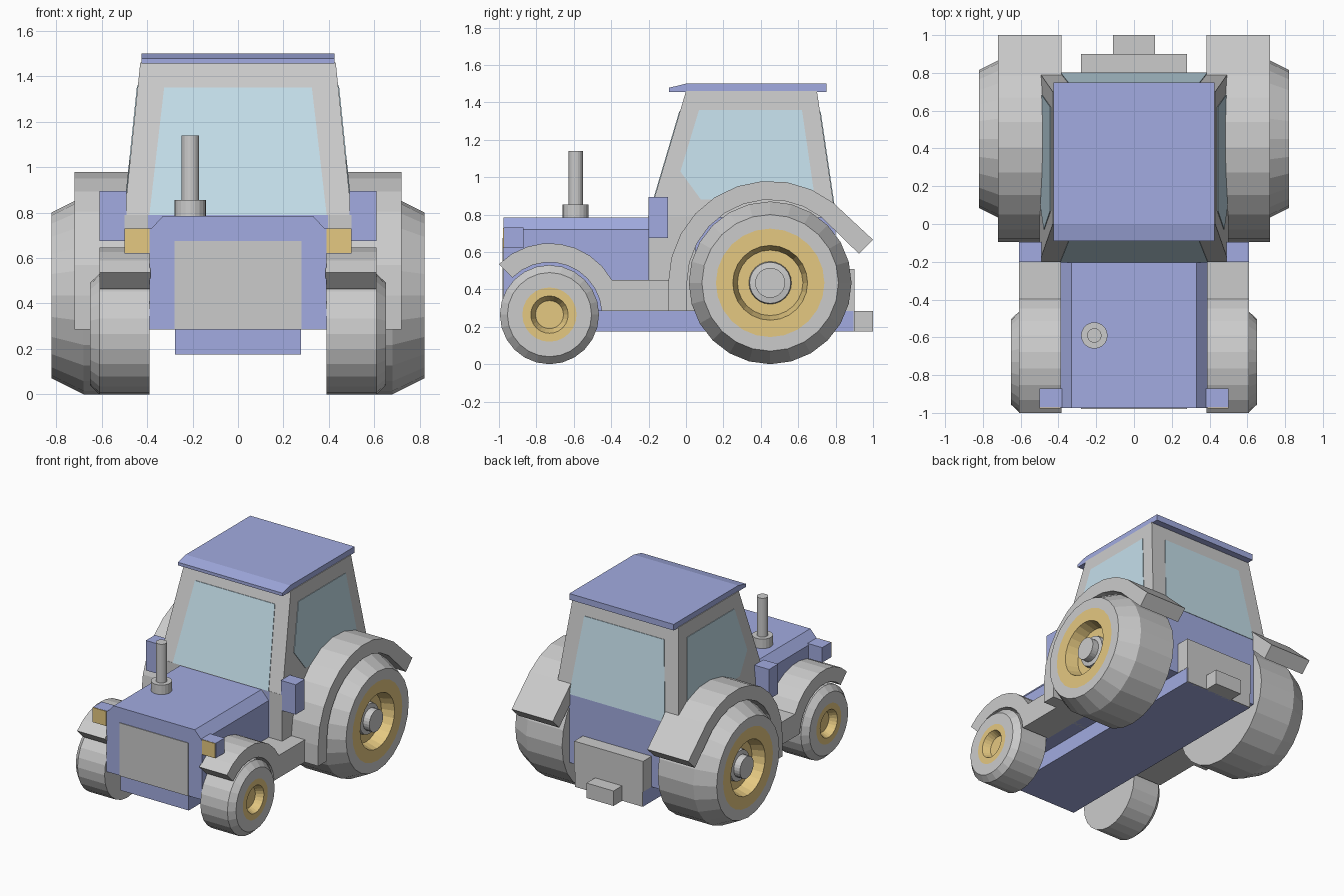
import bpy, bmesh
from math import sin, cos, pi, radians

if "Cube" in bpy.data.objects:
    bpy.data.objects.remove(bpy.data.objects["Cube"])


def material(name, rgb):
    m = bpy.data.materials.new(name)
    m.diffuse_color = (*rgb, 1)
    m.use_nodes = True
    m.node_tree.nodes["Principled BSDF"].inputs["Base Color"].default_value = m.diffuse_color
    return m


BLUE = material("blue_paint", (0.36, 0.41, 0.75))
YELLOW = material("yellow_paint", (0.78, 0.58, 0.22))
GLASS = material("glass", (0.55, 0.73, 0.82))


def finish(name, bm, mat=None, mirror=False):
    bmesh.ops.recalc_face_normals(bm, faces=bm.faces)
    mesh = bpy.data.meshes.new(name)
    bm.to_mesh(mesh)
    bm.free()
    ob = bpy.data.objects.new(name, mesh)
    bpy.context.collection.objects.link(ob)
    if mat:
        mesh.materials.append(mat)
    if mirror:
        ob.modifiers.new("mirror", 'MIRROR').use_axis[0] = True
    return ob


def loft(name, a, b, mat=None, mirror=False):
    """Solid between two matching outlines."""
    bm = bmesh.new()
    va = [bm.verts.new(p) for p in a]
    vb = [bm.verts.new(p) for p in b]
    bm.faces.new(va)
    bm.faces.new(vb)
    n = len(va)
    for i in range(n):
        j = (i + 1) % n
        bm.faces.new((va[i], va[j], vb[j], vb[i]))
    return finish(name, bm, mat, mirror)


def rect(x0, x1, y0, y1, z):
    return [(x0, y0, z), (x1, y0, z), (x1, y1, z), (x0, y1, z)]


def box(name, x0, x1, y0, y1, z0, z1, mat=None, mirror=False):
    return loft(name, rect(x0, x1, y0, y1, z0), rect(x0, x1, y0, y1, z1), mat, mirror)


def side_profile(name, pts, x0, x1, mat=None, mirror=False):
    return loft(name, [(x0, y, z) for y, z in pts], [(x1, y, z) for y, z in pts], mat, mirror)


def lathe(name, prof, place, segs=24, mat=None, mirror=False):
    """Revolve (axial, radius) points; place maps (axial, u, v) to a position."""
    bm = bmesh.new()
    rings = []
    for a, r in prof:
        if r == 0:
            rings.append([bm.verts.new(place(a, 0, 0))] * segs)
        else:
            rings.append([bm.verts.new(place(a, r * cos(2 * pi * i / segs), r * sin(2 * pi * i / segs)))
                          for i in range(segs)])
    for p, q in zip(rings, rings[1:]):
        for i in range(segs):
            j = (i + 1) % segs
            bm.faces.new(list(dict.fromkeys((p[i], p[j], q[j], q[i]))))
    return finish(name, bm, mat, mirror)


def arc(cy, cz, r, a0, a1, n):
    return [(cy + r * cos(radians(a0 + (a1 - a0) * i / n)),
             cz + r * sin(radians(a0 + (a1 - a0) * i / n))) for i in range(n + 1)]


# Chassis, rear body and hitch
box("chassis", -0.278, 0.278, -0.97, 0.895, 0.175, 0.30, BLUE)
box("rear_body", -0.395, 0.395, -0.2, 0.8, 0.285, 0.79, BLUE)
box("hitch_block", -0.28, 0.28, 0.78, 0.9, 0.285, 0.51)
box("hitch_plate", -0.275, 0.275, 0.88, 0.9, 0.175, 0.30)
box("drawbar", -0.11, 0.11, 0.89, 1.0, 0.175, 0.285)

# Hood with bevelled top edges, grille and headlights
hood = [(-0.39, 0.285), (0.39, 0.285), (0.39, 0.72), (0.33, 0.785), (-0.33, 0.785), (-0.39, 0.72)]
loft("hood", [(x, -0.975, z) for x, z in hood], [(x, -0.19, z) for x, z in hood], BLUE)
box("grille", -0.28, 0.28, -0.98, -0.96, 0.285, 0.675)
box("headlight_pod", 0.38, 0.5, -0.972, -0.87, 0.62, 0.73, BLUE, True)
box("headlight_lens", 0.39, 0.499, -0.978, -0.97, 0.621, 0.729, YELLOW, True)

# Exhaust
lathe("exhaust", [(0.77, 0), (0.77, 0.07), (0.855, 0.07), (0.855, 0.038), (1.14, 0.038), (1.14, 0)],
      lambda a, u, v: (-0.21 + u, -0.59 + v, a), 20)

# Cab
box("cab_base", -0.5, 0.5, -0.2, 0.05, 0.285, 0.79)
loft("cab", rect(-0.5, 0.5, -0.2, 0.8, 0.785), rect(-0.43, 0.43, 0, 0.7, 1.46))
side_profile("roof", [(-0.09, 1.455), (-0.09, 1.478), (0.0, 1.5), (0.75, 1.5), (0.75, 1.455)],
             -0.425, 0.425, BLUE)
box("side_box", 0.49, 0.61, -0.2, -0.095, 0.675, 0.895, BLUE, True)


# Windows lie on the sloping cab walls
def lean(z, low, high):
    return low + (high - low) * (z - 0.785) / 0.675


end_pane = [(-0.39, 0.79), (0.39, 0.79), (0.325, 1.35), (-0.325, 1.35)]
for name, low, high, d in (("front_window", -0.2, 0, -0.004), ("rear_window", 0.8, 0.7, 0.004)):
    loft(name, *[[(x, lean(z, low, high) + k, z) for x, z in end_pane] for k in (-d, d)], GLASS)
side_pane = [(0.07, 1.36), (0.62, 1.36), (0.69, 0.88), (0.08, 0.88), (-0.03, 1.03)]
loft("side_window", *[[(lean(z, 0.5, 0.43) + k, y, z) for y, z in side_pane] for k in (-0.004, 0.004)],
     GLASS, True)

# Fenders: front one runs back into the footboard
FY, FZ, RY, RZ = -0.73, 0.265, 0.45, 0.435
front_outer = arc(FY, FZ, 0.382, 135, 29, 8)
front_inner = arc(FY, FZ, 0.28, 4, 135, 10)
side_profile("front_fender", front_outer + [(-0.05, 0.45), (-0.05, 0.285)] + front_inner, 0.385, 0.61,
             mirror=True)
rear_outer = [(RY - 0.545, 0.285)] + arc(RY, RZ, 0.545, 180, 52, 9) + [(1.0, 0.665)]
rear_inner = [(0.925, 0.59)] + arc(RY, RZ, 0.445, 52, 180, 9) + [(RY - 0.445, 0.285)]
side_profile("rear_fender", rear_outer + rear_inner, 0.385, 0.72, mirror=True)


# Wheels
def wheel(part, cy, cz, prof, mat=None):
    lathe(part, prof, lambda a, u, v: (a, cy + u, cz + v), 24, mat, True)


wheel("front_tyre", FY, FZ, [(0.39, 0), (0.39, 0.265), (0.61, 0.265), (0.652, 0.225), (0.652, 0.145)])
wheel("front_rim", FY, FZ, [(0.652, 0.145), (0.652, 0.1), (0.60, 0.075), (0.60, 0)], YELLOW)
wheel("rear_tyre", RY, RZ, [(0.39, 0), (0.39, 0.435), (0.68, 0.435), (0.82, 0.365), (0.82, 0.29)])
wheel("rear_rim", RY, RZ, [(0.82, 0.29), (0.82, 0.2), (0.73, 0.175), (0.73, 0)], YELLOW)
wheel("rear_hub", RY, RZ, [(0.725, 0), (0.725, 0.115), (0.755, 0.11), (0.76, 0.08), (0.81, 0.08), (0.81, 0)])
